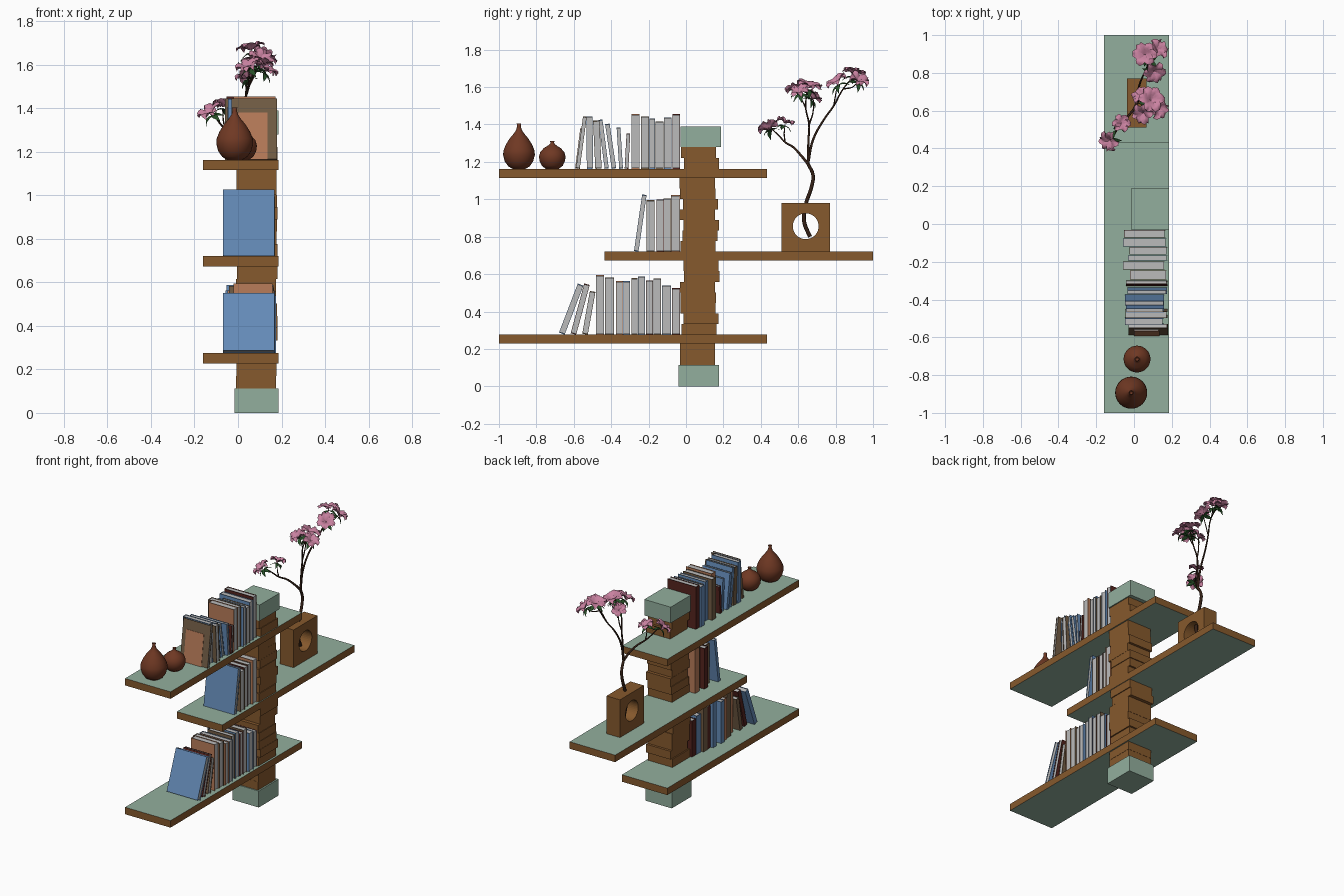
import bpy, bmesh, math, random
from mathutils import Matrix, Vector

if "Cube" in bpy.data.objects:
    bpy.data.objects.remove(bpy.data.objects["Cube"])

random.seed(4)

COLORS = {
    "wood": (.24, .10, .026), "green": (.29, .43, .34), "pages": (.5, .5, .5),
    "blue": (.13, .26, .48), "red": (.09, .017, .013), "brown": (.17, .11, .06),
    "orange": (.48, .20, .10), "clay": (.16, .04, .017), "bark": (.035, .015, .008),
    "pink": (.58, .22, .35), "leaf": (.02, .08, .02)}
MATS = {}
for name, c in COLORS.items():
    MATS[name] = bpy.data.materials.new(name)
    MATS[name].diffuse_color = (*c, 1)


def finish(name, bm, mats, smooth=False):
    me = bpy.data.meshes.new(name)
    bm.to_mesh(me)
    bm.free()
    for m in mats:
        me.materials.append(MATS[m])
    for p in me.polygons:
        p.use_smooth = smooth
    ob = bpy.data.objects.new(name, me)
    bpy.context.collection.objects.link(ob)
    return ob


def box(bm, lo, hi, mat=0):
    lo, hi = Vector(lo), Vector(hi)
    mtx = Matrix.Translation((lo + hi) / 2) @ Matrix.Diagonal((*(hi - lo), 1))
    verts = bmesh.ops.create_cube(bm, size=1, matrix=mtx)["verts"]
    for f in {f for v in verts for f in v.link_faces}:
        f.material_index = mat
    return verts


# Shelves: green top and bottom, wooden edges
for name, y0, y1, z0, z1 in [("lower_shelf", -1, .432, .228, .276),
                             ("middle_shelf", -.437, 1, .672, .72),
                             ("upper_shelf", -1, .432, 1.115, 1.163)]:
    bm = bmesh.new()
    box(bm, (-.16, y0, z0), (.186, y1, z1))
    bm.normal_update()
    for f in bm.faces:
        f.material_index = int(abs(f.normal.z) > .5)
    finish(name, bm, ["wood", "green"])

# Pillar: green end blocks with a stack of shifted wooden blocks between
for name, y0, y1, z0, z1 in [("pillar_base", -.04, .176, 0, .113),
                             ("pillar_cap", -.03, .188, 1.28, 1.39)]:
    bm = bmesh.new()
    box(bm, (-.015, y0, z0), (.186, y1, z1))
    finish(name, bm, ["green"])
bm = bmesh.new()
for z0, z1, n in [(.113, .228, 2), (.276, .672, 7), (.72, 1.115, 7), (1.163, 1.28, 2)]:
    h = (z1 - z0) / n
    for i in range(n):
        dx, dy = random.uniform(-.004, .006), random.uniform(-.014, .014)
        box(bm, (-.008 + dx, -.022 + dy, z0 + i * h), (.177 + dx, .166 + dy, z0 + (i + 1) * h))
finish("pillar_blocks", bm, ["wood"])


# Books: coloured cover around a page block, spine facing -x
def book(name, y, t, z0, top, lean, color, x0, x1):
    h = top - z0
    ang = math.atan2(lean, h)
    length = (h - t * abs(math.sin(ang))) / math.cos(ang)
    c = .0022
    bm = bmesh.new()
    box(bm, (x0, -t / 2, 0), (x1, -t / 2 + c, length))
    box(bm, (x0, t / 2 - c, 0), (x1, t / 2, length))
    box(bm, (x0, -t / 2 + c, 0), (x0 + c, t / 2 - c, length))
    box(bm, (x0 + c, -t / 2 + c, .004), (x1 - .004, t / 2 - c, length - .004), 1)
    bm.transform(Matrix.Translation((0, y, z0 + t / 2 * abs(math.sin(ang))))
                 @ Matrix.Rotation(-ang, 4, "X"))
    finish(name, bm, [color, "pages"])


# Each book: bottom centre y, thickness, top z, lean, colour
LOWER = [(-.053, .043, .525, 0, "red"), (-.104, .046, .54, 0, "blue"),
         (-.155, .040, .577, 0, "brown"), (-.195, .036, .567, 0, "red"),
         (-.238, .037, .588, 0, "blue"), (-.275, .034, .578, 0, "brown"),
         (-.318, .036, .562, 0, "blue"), (-.356, .036, .562, 0, "orange"),
         (-.409, .046, .583, 0, "brown"), (-.460, .045, .594, 0, "orange"),
         (-.540, .030, .51, .042, "brown"), (-.602, .030, .55, .075, "red"),
         (-.664, .032, .55, .105, "blue")]
MIDDLE = [(-.056, .046, 1.022, 0, "orange"), (-.100, .038, 1.005, 0, "brown"),
          (-.138, .040, 1.0, 0, "red"), (-.190, .044, .995, 0, "brown"),
          (-.266, .024, 1.026, .044, "blue")]
UPPER = [(-.052, .038, 1.455, 0, "red"), (-.098, .041, 1.438, 0, "blue"),
         (-.142, .041, 1.417, 0, "brown"), (-.180, .028, 1.433, 0, "blue"),
         (-.220, .042, 1.444, 0, "brown"), (-.270, .045, 1.455, 0, "orange"),
         (-.318, .020, 1.353, .01, "red"), (-.347, .020, 1.385, -.014, "blue"),
         (-.385, .024, 1.405, -.036, "blue"), (-.424, .022, 1.427, -.034, "blue"),
         (-.468, .034, 1.422, -.012, "brown"), (-.513, .034, 1.444, -.004, "blue"),
         (-.578, .020, 1.444, .038, "brown"), (-.586, .014, 1.38, .028, "orange")]
for label, z0, books in [("lower", .276, LOWER), ("middle", .72, MIDDLE), ("upper", 1.163, UPPER)]:
    for i, (y, t, top, lean, color) in enumerate(books):
        x0, x1 = random.uniform(-.06, -.02), random.uniform(.155, .178)
        if label != "upper" and i >= len(books) - 1:
            x0, x1 = -.068, .167
        if label == "upper" and i >= 12:
            x0, x1 = ((-.03, .18), (.0, .135))[i - 12]
        book(f"{label}_book_{i + 1}", y, t, z0, top, lean, color, x0, x1)


# Clay vases: lathed profiles
def lathe(name, profile, x, y, z, n=32):
    bm = bmesh.new()
    rings = [[bm.verts.new((x + r * math.cos(a), y + r * math.sin(a), z + h))
              for a in (2 * math.pi * i / n for i in range(n))] for r, h in profile]
    for a, b in zip(rings, rings[1:]):
        for i in range(n):
            j = (i + 1) % n
            bm.faces.new((a[i], a[j], b[j], b[i]))
    bm.faces.new(rings[0][::-1])
    bm.faces.new(rings[-1])
    finish(name, bm, ["clay"], True)


lathe("large_vase", [(.035, 0), (.058, .014), (.076, .04), (.085, .075), (.083, .098),
                     (.070, .13), (.050, .162), (.030, .186), (.016, .206), (.010, .226),
                     (.012, .241), (.007, .241), (.005, .20)], -.015, -.893, 1.163)
lathe("small_vase", [(.035, 0), (.056, .016), (.068, .042), (.071, .066), (.064, .09),
                     (.046, .11), (.024, .124), (.011, .134), (.010, .143), (.013, .149),
                     (.008, .149), (.006, .12)], .016, -.715, 1.163)

# Wooden flower holder with a round hole through it
bm = bmesh.new()
box(bm, (-.036, .51, .72), (.066, .77, .98))
holder = finish("flower_holder", bm, ["wood"])
bm = bmesh.new()
bmesh.ops.create_cone(bm, cap_ends=True, segments=40, radius1=.069, radius2=.069, depth=.4,
                      matrix=Matrix.Translation((.015, .64, .856)) @ Matrix.Rotation(math.pi / 2, 4, "Y"))
cutter = finish("hole_cutter", bm, ["wood"])
cutter.hide_render = True
cutter.hide_set(True)
mod = holder.modifiers.new("hole", "BOOLEAN")
mod.operation, mod.solver, mod.object = "DIFFERENCE", "EXACT", cutter


# Branches: tapered curves
def branch(name, pts, r0, r1):
    cu = bpy.data.curves.new(name, "CURVE")
    cu.dimensions, cu.bevel_depth, cu.bevel_resolution = "3D", 1, 2
    cu.resolution_u, cu.use_fill_caps = 5, True
    sp = cu.splines.new("BEZIER")
    sp.bezier_points.add(len(pts) - 1)
    for i, (bp, p) in enumerate(zip(sp.bezier_points, pts)):
        bp.co, bp.radius = p, r0 + (r1 - r0) * i / (len(pts) - 1)
        bp.handle_left_type = bp.handle_right_type = "AUTO"
    cu.materials.append(MATS["bark"])
    bpy.context.collection.objects.link(bpy.data.objects.new(name, cu))


FORK = (.02, .652, 1.19)
branch("stem", [(.01, .663, .80), (.015, .632, .88), (.015, .64, .97), (.015, .672, 1.07),
                (.015, .679, 1.13), FORK], .011, .009)
branch("left_branch", [FORK, (0, .61, 1.24), (-.03, .572, 1.28), (-.06, .53, 1.305),
                       (-.09, .497, 1.34), (-.11, .46, 1.375)], .008, .003)
branch("middle_branch", [FORK, (.025, .655, 1.32), (.03, .658, 1.40), (.045, .64, 1.49),
                         (.085, .65, 1.59)], .007, .003)
branch("right_branch", [FORK, (.02, .68, 1.32), (.03, .74, 1.43), (.05, .79, 1.5),
                        (.07, .84, 1.59), (.06, .90, 1.66)], .007, .003)
branch("left_twig", [(-.06, .53, 1.305), (-.068, .525, 1.35), (-.07, .53, 1.40)], .004, .002)
branch("middle_twig", [(.03, .658, 1.40), (.035, .678, 1.46), (.04, .682, 1.53)], .005, .002)
branch("middle_side_twig", [(.045, .64, 1.49), (.05, .615, 1.54), (.05, .59, 1.585)], .004, .002)
branch("right_twig", [(.05, .79, 1.5), (.08, .80, 1.56), (.11, .81, 1.62)], .004, .002)
branch("right_side_twig", [(.07, .84, 1.59), (.10, .89, 1.60), (.125, .92, 1.63)], .004, .002)


# Petal or leaf: a curved, ruffled grid growing along +x
def blade(bm, mtx, length, width, rise, curl, ruffle, tip):
    nu, nv = 6, 4
    ph = random.uniform(0, 6.28)
    rows = []
    for i in range(nu + 1):
        u = i / nu
        w = width * math.sin(math.pi * (.06 + (tip - .06) * u ** .9))
        rows.append([bm.verts.new(mtx @ Vector((
            length * u, w * v, length * (rise * u - curl * u ** 3)
            + ruffle * u * math.sin(ph + 3 * v + 4 * u) + .25 * w * v * v)))
            for v in (2 * j / nv - 1 for j in range(nv + 1))])
    for a, b in zip(rows, rows[1:]):
        for j in range(nv):
            bm.faces.new((a[j], b[j], b[j + 1], a[j + 1]))


def flower(name, loc, tilt, size):
    base = Matrix.Translation(loc) @ Vector((0, 0, 1)).rotation_difference(Vector(tilt)).to_matrix().to_4x4()
    bm = bmesh.new()
    for k in range(6):
        a = k * math.tau / 6 + random.uniform(-.15, .15)
        blade(bm, base @ Matrix.Rotation(a, 4, "Z"), size, size * .42, .8, .55, .010, .85)
    finish(name, bm, ["pink"], True)
    bm = bmesh.new()
    for k in range(4):
        a = k * math.tau / 4 + random.uniform(-.5, .5)
        blade(bm, base @ Matrix.Translation((0, 0, -.012)) @ Matrix.Rotation(a, 4, "Z"),
              size * .85, size * .22, -.1, .4, .003, .99)
    finish(name + "_leaves", bm, ["leaf"], True)


BLOOMS = [((-.125, .445, 1.375), (-.5, -.4, .8), .058), ((-.068, .53, 1.405), (.1, .3, 1), .05),
          ((.09, .655, 1.595), (.2, .3, 1), .07), ((.05, .59, 1.585), (-.3, -.4, .9), .058),
          ((.125, .61, 1.57), (.5, -.2, .8), .055), ((.04, .675, 1.54), (-.4, .5, .8), .05),
          ((.105, .81, 1.62), (.3, -.5, .9), .062), ((.06, .895, 1.665), (-.2, .2, 1), .066),
          ((.12, .92, 1.63), (.5, .4, .8), .058)]
for i, (loc, tilt, size) in enumerate(BLOOMS):
    flower(f"blossom_{i + 1}", loc, tilt, size)

for m in bpy.data.materials:
    if m.users and not m.is_grease_pencil:
        m.use_nodes = True
        m.node_tree.nodes["Principled BSDF"].inputs["Base Color"].default_value = m.diffuse_color
